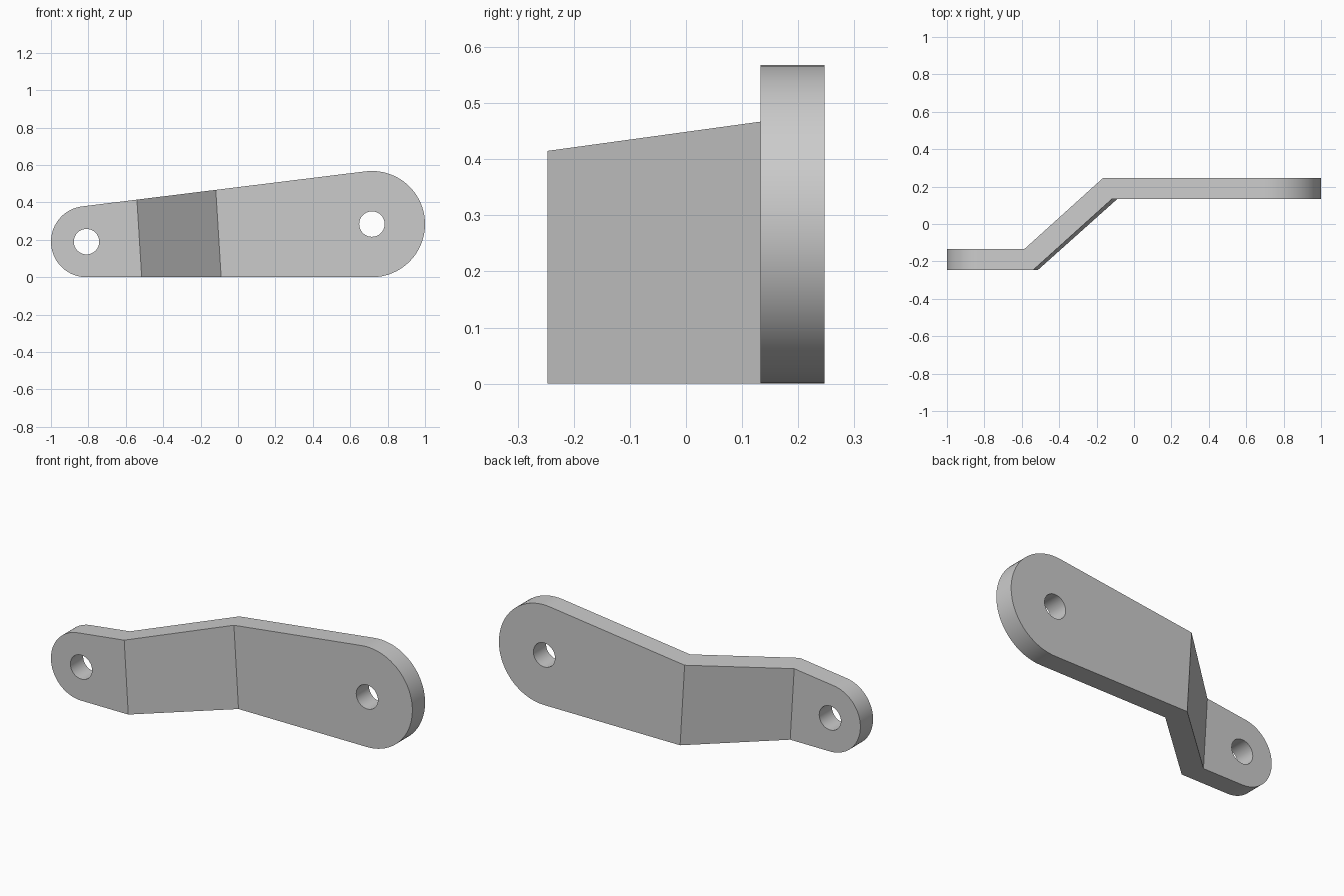
import bpy, bmesh, math
from mathutils import Vector

cube = bpy.data.objects.get("Cube")
if cube:
    bpy.data.objects.remove(cube, do_unlink=True)

# Rounded ends: centre x and radius, both resting on the ground
SMALL_X, SMALL_R = -0.81, 0.19
LARGE_X, LARGE_R = 0.716, 0.284
HOLE_R = 0.068
FRONT_Y, BACK_Y = 0.133, 0.247       # inner and outer offsets of the two pads
FRONT_BENDS = (-0.515, -0.09)        # bend positions along the bottom edge
BACK_BENDS = (-0.56, -0.136)
SEGMENTS = 40

tilt = math.atan2(LARGE_R - SMALL_R, LARGE_X - SMALL_X)
slope = 2 * tilt                     # angle of the top edge


def arc(cx, cz, r, start, end, n):
    return [(cx + r * math.cos(start + (end - start) * i / n),
             cz + r * math.sin(start + (end - start) * i / n)) for i in range(n + 1)]


def bend_ends(x):
    """Bottom and top point of a bend line square to the arm's centre line."""
    tx = SMALL_X - SMALL_R * math.sin(slope)
    tz = SMALL_R + SMALL_R * math.cos(slope)
    s, t = math.tan(slope), math.tan(tilt)
    z = (tz + s * (x - tx)) / (1 + s * t)
    return (x, 0), (x - z * t, z)


bm = bmesh.new()


def loop(points, y):
    return [bm.verts.new((x, y, z)) for x, z in points]


def wall(a, b, closed=False):
    for i in range(len(a) if closed else len(a) - 1):
        j = (i + 1) % len(a)
        bm.faces.new((a[i], a[j], b[j], b[i]))


def cap(*rings):
    edges = []
    for ring in rings:
        for i, v in enumerate(ring):
            w = ring[(i + 1) % len(ring)]
            edges.append(bm.edges.get((v, w)) or bm.edges.new((v, w)))
    bmesh.ops.triangle_fill(bm, edges=edges, use_beauty=True, normal=Vector((0, 1, 0)))


def pad(cx, r, start, end, side, y_front, y_back):
    """One flat end with its hole; returns front and back bend edges."""
    curve = arc(cx, r, r, start, end, SEGMENTS)
    circle = arc(cx, r, HOLE_R, 0, math.tau, SEGMENTS)[:-1]
    layers = []
    for bends, y in ((FRONT_BENDS, y_front), (BACK_BENDS, y_back)):
        low, high = bend_ends(bends[side])
        points = [low] + curve + [high] if side else [high] + curve + [low]
        layers.append((loop(points, y), loop(circle, y)))
    (f_out, f_hole), (b_out, b_hole) = layers
    wall(f_out, b_out)
    wall(f_hole, b_hole, closed=True)
    cap(f_out, f_hole)
    cap(b_out, b_hole)
    return [(o[0], o[-1]) if side else (o[-1], o[0]) for o in (f_out, b_out)]


# Two pads, then the slanted web between them
top_angle = math.pi / 2 + slope
small = pad(SMALL_X, SMALL_R, top_angle, 1.5 * math.pi, 0, -BACK_Y, -FRONT_Y)
large = pad(LARGE_X, LARGE_R, -math.pi / 2, top_angle, 1, FRONT_Y, BACK_Y)
for (s_low, s_high), (l_low, l_high) in zip(small, large):
    bm.faces.new((s_low, l_low, l_high, s_high))
for k in (0, 1):
    bm.faces.new((small[0][k], large[0][k], large[1][k], small[1][k]))
bmesh.ops.recalc_face_normals(bm, faces=bm.faces[:])

mesh = bpy.data.meshes.new("offset_link_arm")
bm.to_mesh(mesh)
bm.free()
arm = bpy.data.objects.new("offset_link_arm", mesh)
bpy.context.collection.objects.link(arm)

# Plain grey metal
grey = bpy.data.materials.new("light_grey")
grey.use_nodes = True
colour = (0.6, 0.6, 0.6, 1)
grey.diffuse_color = colour
grey.node_tree.nodes["Principled BSDF"].inputs["Base Color"].default_value = colour
mesh.materials.append(grey)

bpy.ops.object.select_all(action="DESELECT")
arm.select_set(True)
bpy.context.view_layer.objects.active = arm
bpy.ops.object.shade_smooth_by_angle(angle=math.radians(25))
